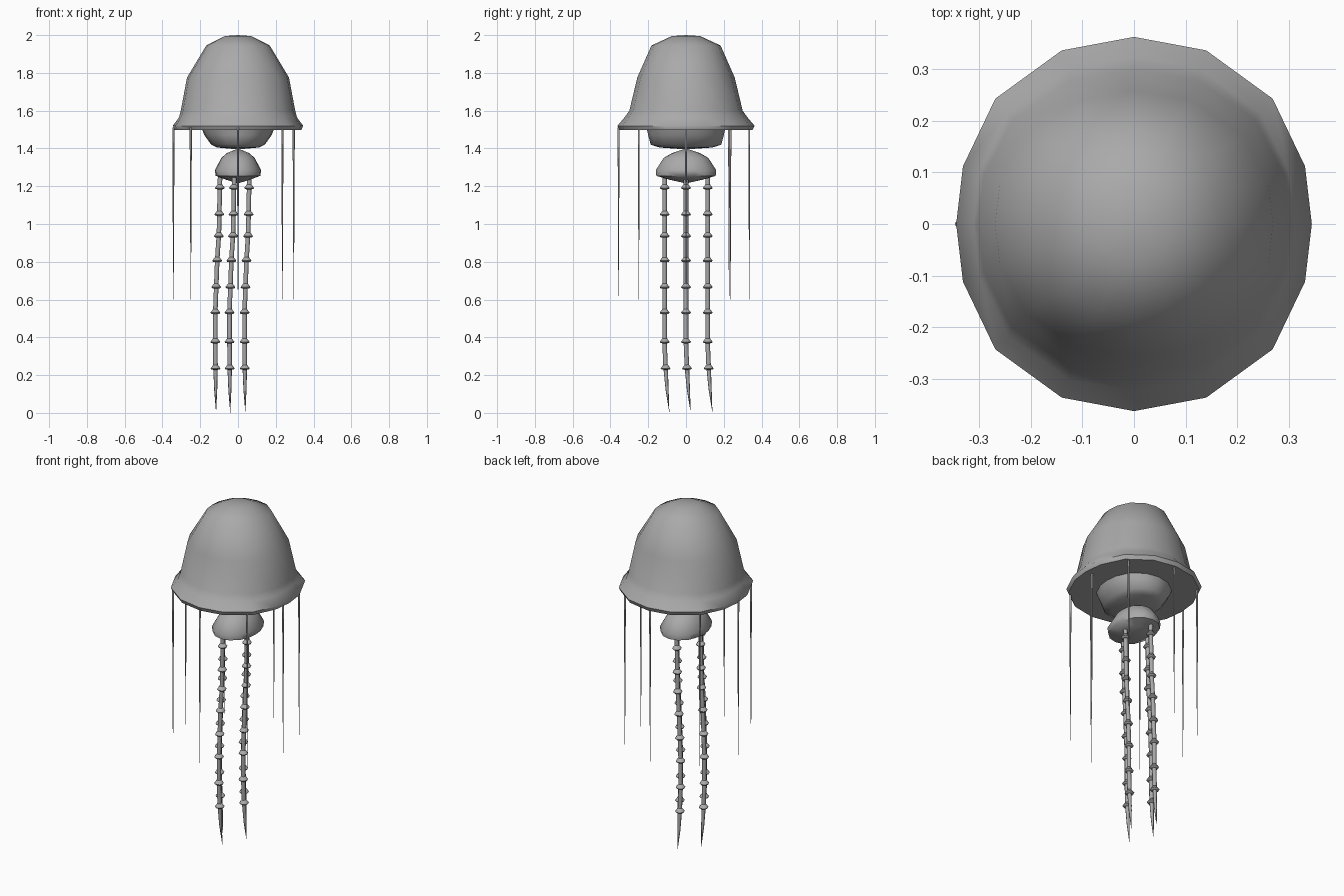
import bpy, bmesh, math
from mathutils import Vector

if "Cube" in bpy.data.objects:
    bpy.data.objects.remove(bpy.data.objects["Cube"], do_unlink=True)

grey = bpy.data.materials.new("soft grey")
grey.use_nodes = True
colour = (0.4, 0.4, 0.4, 1)
grey.diffuse_color = colour
grey.node_tree.nodes["Principled BSDF"].inputs["Base Color"].default_value = colour

# Rounded sixteen-sided outline, mirrored from one quadrant
quarter = [(1, 0), (0.962, 0.308), (0.78, 0.67), (0.406, 0.928)]
half = quarter + [(0, 1)] + [(-x, y) for x, y in reversed(quarter)]
outline = half + [(-x, -y) for x, y in half[1:-1]]


def circle(sides):
    return [(math.cos(math.tau * i / sides), math.sin(math.tau * i / sides))
            for i in range(sides)]


def loft(name, shape, rings, smooth=60):
    """Skin rings of (centre x, centre y, z, radius x, radius y); zero radius is a tip."""
    bm = bmesh.new()
    loops = []
    for cx, cy, z, rx, ry in rings:
        if rx == 0:
            loops.append([bm.verts.new((cx, cy, z))] * len(shape))
        else:
            loops.append([bm.verts.new((cx + rx * x, cy + ry * y, z)) for x, y in shape])
    for a, b in zip(loops, loops[1:]):
        for i in range(len(shape)):
            j = (i + 1) % len(shape)
            bm.faces.new(dict.fromkeys((a[i], a[j], b[j], b[i])))
    for end in (loops[0], loops[-1]):
        if end[0] is not end[1]:
            bm.faces.new(end)
    bmesh.ops.recalc_face_normals(bm, faces=bm.faces)
    mesh = bpy.data.meshes.new(name)
    bm.to_mesh(mesh)
    bm.free()
    mesh.materials.append(grey)
    obj = bpy.data.objects.new(name, mesh)
    bpy.context.collection.objects.link(obj)
    bpy.ops.object.select_all(action="DESELECT")
    obj.select_set(True)
    bpy.context.view_layer.objects.active = obj
    bpy.ops.object.shade_smooth_by_angle(angle=math.radians(smooth))
    return obj


def dome(name, profile, shape=outline):
    return loft(name, shape, [(0, 0, z, rx, ry) for z, rx, ry in profile])


# Bell with flared rim
dome("bell", [(2, 0, 0), (1.995, 0.07, 0.075), (1.945, 0.168, 0.183),
              (1.775, 0.27, 0.258), (1.6, 0.303, 0.3), (1.565, 0.312, 0.325),
              (1.52, 0.345, 0.363), (1.497, 0.335, 0.352)])

# Stomach bowl below the bell
dome("stomach", [(1.5, 0.19, 0.207), (1.47, 0.178, 0.2), (1.42, 0.142, 0.187),
                 (1.405, 0.11, 0.14), (1.395, 0, 0)])

# Small cap that carries the arms
dome("arm_cap", [(1.4, 0, 0), (1.375, 0.06, 0.075), (1.35, 0.088, 0.118),
                 (1.285, 0.123, 0.16), (1.255, 0.118, 0.157),
                 (1.235, 0.065, 0.09), (1.215, 0, 0)])

# Arm centreline: z, x drift, y drift, radius
arm_path = [(1.25, 0, 0, 0.012), (0.95, -0.006, 0, 0.012), (0.81, -0.015, 0, 0.012),
            (0.54, -0.025, 0, 0.012), (0.36, -0.025, 0, 0.012),
            (0.24, -0.024, 0.005, 0.012), (0.12, -0.023, 0.013, 0.008),
            (0, -0.021, 0.025, 0)]


def drift(z):
    for a, b in zip(arm_path, arm_path[1:]):
        if a[0] >= z >= b[0]:
            return Vector(a[1:3]).lerp(Vector(b[1:3]), (a[0] - z) / (a[0] - b[0]))


# Four arms, each with a row of flared collars
collar_heights = [1.195, 1.055, 0.94, 0.81, 0.67, 0.535, 0.38, 0.24]
for side, (x, y) in {"left": (0.06, 0), "right": (-0.095, 0),
                     "front": (-0.02, -0.113), "back": (-0.02, 0.115)}.items():
    loft(side + "_arm", circle(8),
         [(x + dx, y + dy, z, r, r) for z, dx, dy, r in arm_path])
    for n, z in enumerate(collar_heights, 1):
        dx, dy = drift(z)
        loft(f"{side}_arm_collar_{n}", circle(8),
             [(x + dx, y + dy, z + h, r, r)
              for h, r in ((0.015, 0.012), (-0.004, 0.026), (-0.01, 0.022), (-0.012, 0.01))])

# Eight thin tapering tendrils around the rim
feet = [(0, -0.357), (0.235, -0.25), (0.295, 0), (0.235, 0.235),
        (0, 0.335), (-0.25, 0.228), (-0.342, 0), (-0.25, -0.25)]
for n, (x, y) in enumerate(feet, 1):
    loft(f"tendril_{n}", circle(6),
         [(x, y, 1.51, 0.006, 0.006), (x, y, 1.1, 0.004, 0.004), (x, y, 0.6, 0.001, 0.001)])
